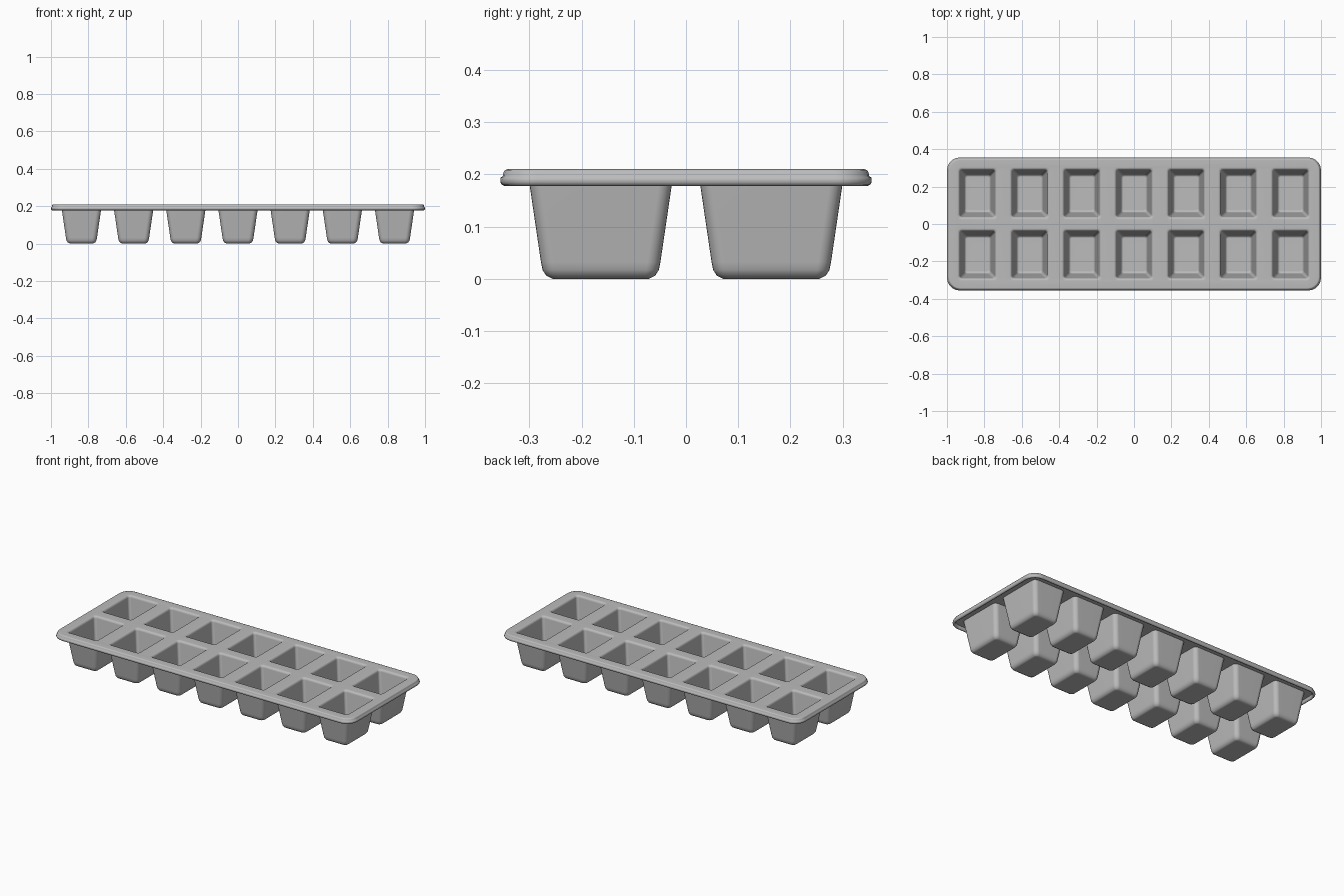
import bpy, bmesh, math

default = bpy.data.objects.get("Cube")
if default:
    bpy.data.objects.remove(default, do_unlink=True)

# Tray layout
COLUMNS, ROWS = 7, 2
PITCH_X, PITCH_Y = 0.279, 0.327
CELL_HALF = (0.105, 0.1365)
TRAY_HALF = (1.0, 0.356)

# Profiles: (outward offset from the half size, height, corner radius)
RIM = [(-0.014, 0.21, 0.06), (-0.009, 0.2085, 0.063), (-0.006, 0.204, 0.065),
       (-0.005, 0.197, 0.066), (-0.001, 0.194, 0.069), (0, 0.19, 0.07),
       (0, 0.185, 0.07), (-0.003, 0.18, 0.067), (-0.008, 0.178, 0.062),
       (-0.013, 0.18, 0.057), (-0.016, 0.186, 0.054), (-0.018, 0.195, 0.052)]
POCKET = [(0.003, 0.21, 0.02), (-0.004, 0.2085, 0.017), (-0.009, 0.204, 0.015),
          (-0.011, 0.197, 0.014), (-0.033, 0.04, 0.014), (-0.035, 0.026, 0.014),
          (-0.04, 0.018, 0.012), (-0.048, 0.015, 0.008)]
CUP = [(0.002, 0.195, 0.025), (-0.022, 0.032, 0.025), (-0.025, 0.017, 0.024),
       (-0.032, 0.006, 0.02), (-0.044, 0, 0.012)]


def rounded_loop(bm, center, half, z, radius, steps=5):
    """Ring of vertices around a rounded rectangle."""
    ring = []
    for quarter, (sx, sy) in enumerate([(1, 1), (-1, 1), (-1, -1), (1, -1)]):
        for i in range(steps + 1):
            a = (quarter + i / steps) * math.pi / 2
            ring.append(bm.verts.new((
                center[0] + sx * (half[0] - radius) + radius * math.cos(a),
                center[1] + sy * (half[1] - radius) + radius * math.sin(a), z)))
    return ring


def loft(bm, center, half, profile):
    """Skin the rings of a profile; return the first and last ring."""
    rings = [rounded_loop(bm, center, (half[0] + d, half[1] + d), z, r)
             for d, z, r in profile]
    for a, b in zip(rings, rings[1:]):
        for i in range(len(a)):
            j = (i + 1) % len(a)
            bm.faces.new((a[i], a[j], b[j], b[i]))
    return rings[0], rings[-1]


def fill_sheet(bm, rings):
    """Flat sheet inside the first ring with the other rings as holes."""
    edges = [bm.edges.get((r[i - 1], r[i])) for r in rings for i in range(len(r))]
    bmesh.ops.triangle_fill(bm, use_beauty=True, use_dissolve=False,
                            edges=edges, normal=(0, 0, 1))


bm = bmesh.new()

# Rolled rim
rim_top, rim_under = loft(bm, (0, 0), TRAY_HALF, RIM)
top_rings, under_rings = [rim_top], [rim_under]

# Tapered cups, each with an inner pocket and an outer shell
for col in range(COLUMNS):
    for row in range(ROWS):
        center = ((col - (COLUMNS - 1) / 2) * PITCH_X,
                  (row - (ROWS - 1) / 2) * PITCH_Y)
        for profile, rings in ((POCKET, top_rings), (CUP, under_rings)):
            first, last = loft(bm, center, CELL_HALF, profile)
            rings.append(first)
            bm.faces.new(last)

# Top deck and underside
fill_sheet(bm, top_rings)
fill_sheet(bm, under_rings)
bmesh.ops.recalc_face_normals(bm, faces=bm.faces[:])

mesh = bpy.data.meshes.new("ice_cube_tray")
bm.to_mesh(mesh)
bm.free()
tray = bpy.data.objects.new("ice_cube_tray", mesh)
bpy.context.collection.objects.link(tray)

# Grey plastic
color = (0.5, 0.5, 0.5, 1)
grey = bpy.data.materials.new("grey_plastic")
grey.use_nodes = True
grey.diffuse_color = color
for node in grey.node_tree.nodes:
    if node.type == "BSDF_PRINCIPLED":
        node.inputs["Base Color"].default_value = color
mesh.materials.append(grey)

# Smooth fillets with clean flat faces
bpy.ops.object.select_all(action="DESELECT")
tray.select_set(True)
bpy.context.view_layer.objects.active = tray
bpy.ops.object.shade_smooth_by_angle(angle=math.radians(50))
weighted = tray.modifiers.new("flat_face_normals", "WEIGHTED_NORMAL")
weighted.keep_sharp = True
